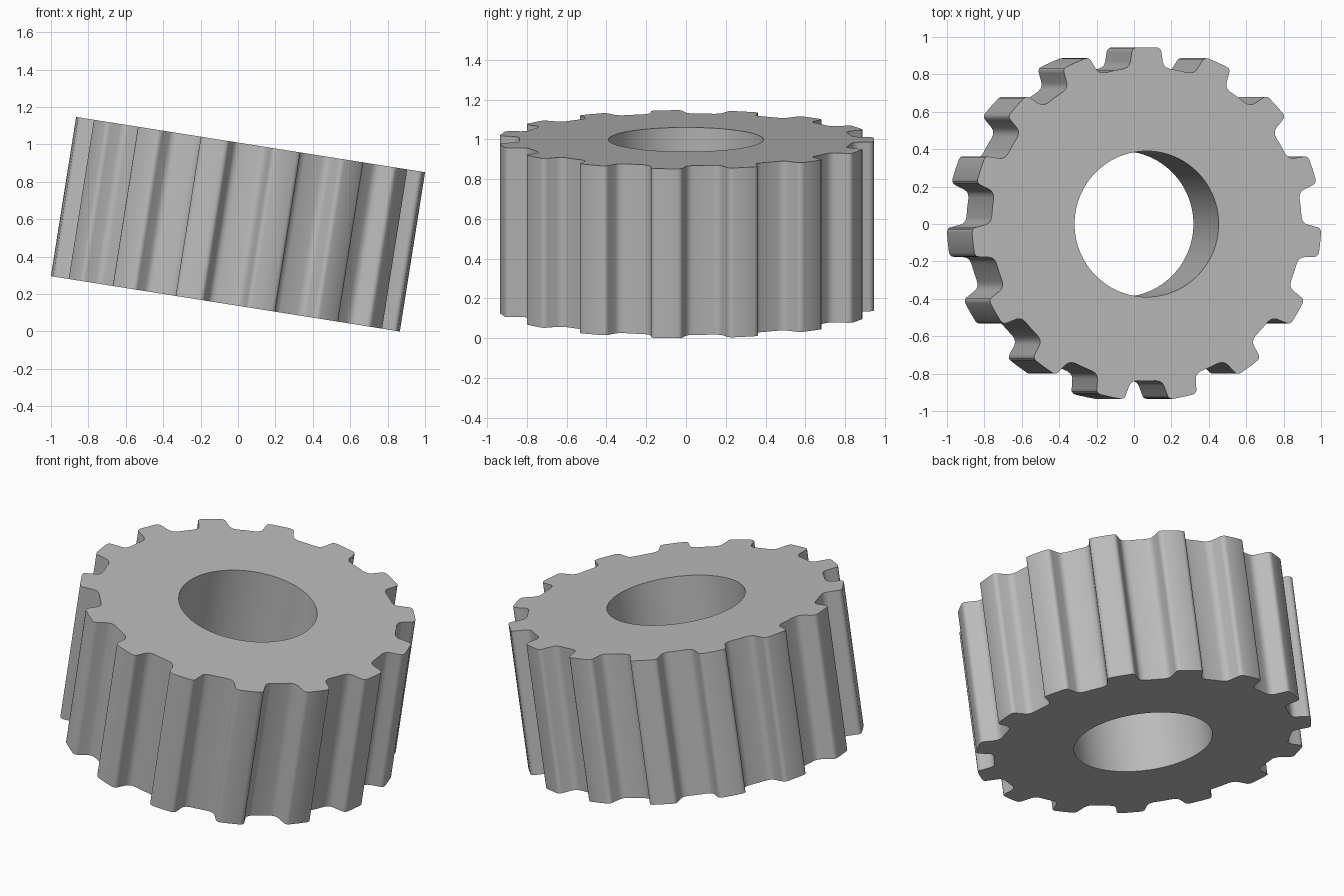
import bpy
import bmesh
from math import radians, pi, sin, cos
from mathutils import Matrix, Vector

cube = bpy.data.objects.get("Cube")
if cube:
    bpy.data.objects.remove(cube, do_unlink=True)

TEETH = 15
ROOT_RADIUS = 0.839
HOLE_RADIUS = 0.39
HEIGHT = 0.862
TILT = radians(9)
CENTRE_Z = 0.573

# Right half of one tooth pointing along +y: rounded tip, flank, root fillet
HALF_TOOTH = [(0.0, 0.945), (0.055, 0.944), (0.068, 0.94), (0.077, 0.931),
              (0.08, 0.918), (0.088, 0.865), (0.094, 0.85), (0.106, 0.838),
              (0.125, 0.83)]

# One pitch of the outline, from left fillet to right fillet and root middle
pitch = [(-x, y) for x, y in reversed(HALF_TOOTH[1:])] + HALF_TOOTH
half_pitch = pi / TEETH
pitch.append((ROOT_RADIUS * sin(half_pitch), ROOT_RADIUS * cos(half_pitch)))


def closed_loop(bm, points):
    """Add a closed ring of edges through the points."""
    verts = [bm.verts.new(p) for p in points]
    return [bm.edges.new((a, b)) for a, b in zip(verts, verts[1:] + verts[:1])]


steel = bpy.data.materials.new("steel grey")
steel.use_nodes = True
colour = (0.5, 0.5, 0.5, 1)
steel.diffuse_color = colour
steel.node_tree.nodes["Principled BSDF"].inputs["Base Color"].default_value = colour

# Toothed outline and round bore
outline = [Matrix.Rotation(-2 * half_pitch * i, 3, "Z") @ Vector((x, y, -HEIGHT / 2))
           for i in range(TEETH) for x, y in pitch]
bore = [(HOLE_RADIUS * cos(2 * pi * i / 96), HOLE_RADIUS * sin(2 * pi * i / 96), -HEIGHT / 2)
        for i in range(96)]

# Fill between the rings and extrude into a solid
bm = bmesh.new()
edges = closed_loop(bm, outline) + closed_loop(bm, bore)
bmesh.ops.triangle_fill(bm, edges=edges, use_beauty=True, normal=(0, 0, 1))
result = bmesh.ops.extrude_face_region(bm, geom=bm.faces[:], use_keep_orig=True)
top = [v for v in result["geom"] if isinstance(v, bmesh.types.BMVert)]
bmesh.ops.translate(bm, verts=top, vec=(0, 0, HEIGHT))
bmesh.ops.recalc_face_normals(bm, faces=bm.faces[:])

mesh = bpy.data.meshes.new("gear_wheel")
bm.to_mesh(mesh)
bm.free()
mesh.materials.append(steel)

# Place the gear leaning towards +x
gear = bpy.data.objects.new("gear_wheel", mesh)
bpy.context.collection.objects.link(gear)
gear.location.z = CENTRE_Z
gear.rotation_euler.y = TILT

bpy.ops.object.select_all(action="DESELECT")
gear.select_set(True)
bpy.context.view_layer.objects.active = gear
bpy.ops.object.shade_smooth_by_angle(angle=radians(35))
